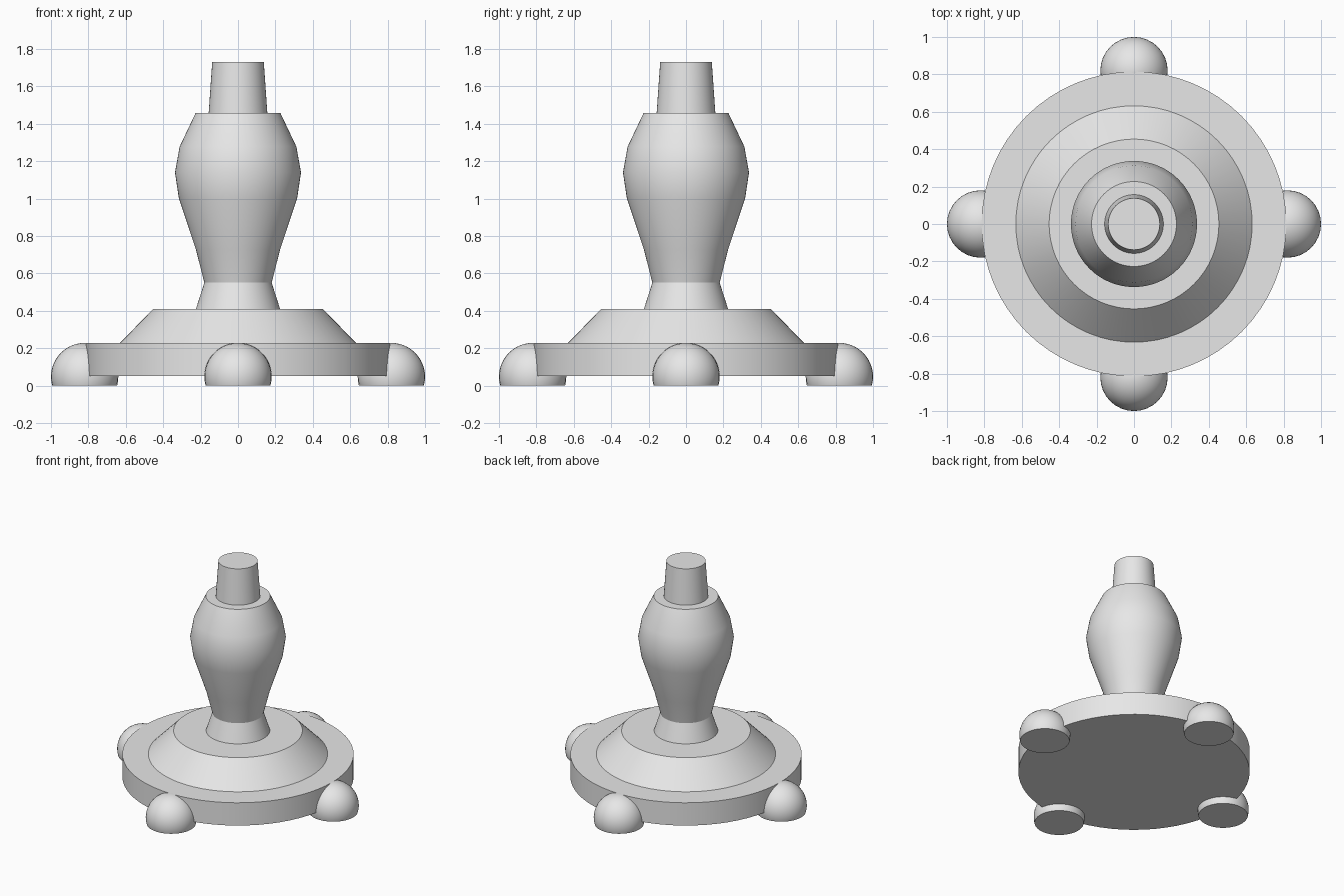
import bpy, bmesh, math
from mathutils import Matrix

cube = bpy.data.objects.get("Cube")
if cube:
    bpy.data.objects.remove(cube, do_unlink=True)

SEGMENTS = 64

grey = bpy.data.materials.new("plain grey")
grey.use_nodes = True
colour = (0.8, 0.8, 0.8, 1)
grey.diffuse_color = colour
grey.node_tree.nodes["Principled BSDF"].inputs["Base Color"].default_value = colour


def finish(bm, name):
    """Turn a bmesh into a named object, smooth except at hard edges."""
    mesh = bpy.data.meshes.new(name)
    bm.to_mesh(mesh)
    bm.free()
    mesh.materials.append(grey)
    obj = bpy.data.objects.new(name, mesh)
    bpy.context.collection.objects.link(obj)
    bpy.ops.object.select_all(action='DESELECT')
    obj.select_set(True)
    bpy.context.view_layer.objects.active = obj
    bpy.ops.object.shade_smooth_by_angle(angle=math.radians(30))
    return obj


def lathe(name, profile, cap_bottom=False, cap_top=False):
    """Turn a (radius, height) profile, listed bottom to top, around z."""
    bm = bmesh.new()
    rings = []
    for r, z in profile:
        angles = [math.tau * i / SEGMENTS for i in range(SEGMENTS)]
        rings.append([bm.verts.new((r * math.cos(a), r * math.sin(a), z)) for a in angles])
    for low, high in zip(rings, rings[1:]):
        for i in range(SEGMENTS):
            j = (i + 1) % SEGMENTS
            bm.faces.new((low[i], low[j], high[j], high[i]))
    if cap_bottom:
        bm.faces.new(rings[0][::-1])
    if cap_top:
        bm.faces.new(rings[-1])
    return finish(bm, name)


def foot(name, angle):
    """Ball foot with a flat underside, set into the rim of the base."""
    bm = bmesh.new()
    centre = Matrix.Rotation(angle, 4, 'Z') @ Matrix.Translation((0.82, 0, 0.048))
    bmesh.ops.create_uvsphere(bm, u_segments=32, v_segments=24, radius=0.18, matrix=centre)
    cut = bmesh.ops.bisect_plane(bm, geom=bm.verts[:] + bm.edges[:] + bm.faces[:],
                                 plane_co=(0, 0, 0), plane_no=(0, 0, 1), clear_inner=True)
    rim = [e for e in cut["geom_cut"] if isinstance(e, bmesh.types.BMEdge)]
    bmesh.ops.holes_fill(bm, edges=rim)
    bmesh.ops.recalc_face_normals(bm, faces=bm.faces)
    return finish(bm, name)


# Round base with sloped step and waisted neck
lathe("base", [(0.815, 0.05), (0.815, 0.227), (0.632, 0.227), (0.454, 0.41),
               (0.225, 0.41), (0.18, 0.55)], cap_bottom=True)

# Bulging grip with a flat shoulder
lathe("grip", [(0.18, 0.55), (0.225, 0.727), (0.316, 1.0), (0.337, 1.14),
               (0.312, 1.278), (0.227, 1.457), (0.157, 1.457)])

# Tapered peg on top
lathe("peg", [(0.157, 1.457), (0.138, 1.73)], cap_top=True)

# Four feet around the rim
for i, side in enumerate(("left", "back", "right", "front")):
    foot(side + "_foot", i * math.pi / 2)
